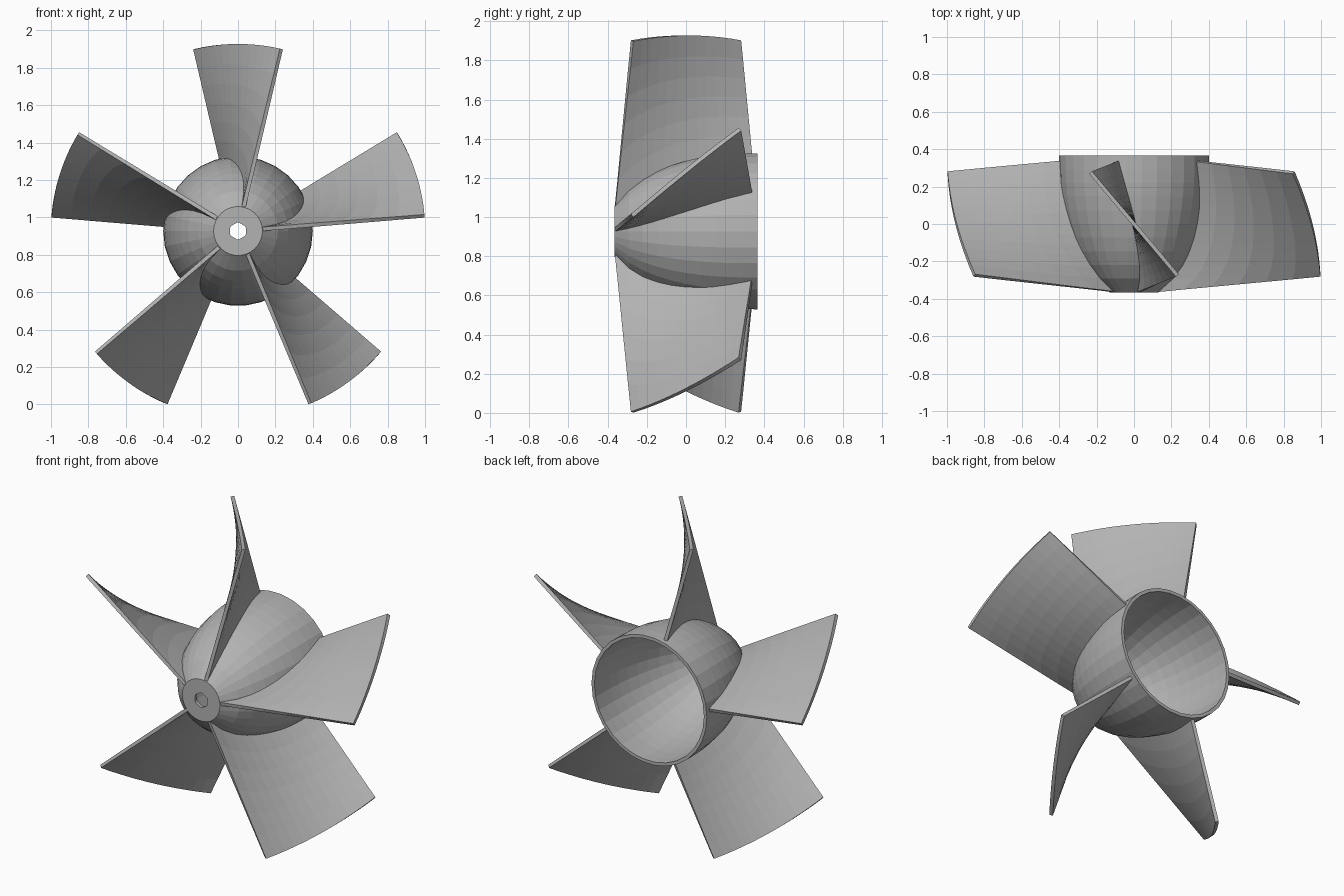
import bpy, bmesh, math

cube = bpy.data.objects.get("Cube")
if cube:
    bpy.data.objects.remove(cube, do_unlink=True)

AXIS_Z = 0.927      # height of the rotation axis, which runs along y
HALF = 0.365        # half length of the hub
TIP = 1.0           # blade tip radius
SWEEP = math.radians(13.4)
SEGMENTS = 30
HOLE = 0.048

metal = bpy.data.materials.new("grey metal")
metal.use_nodes = True
grey = (0.45, 0.45, 0.45, 1)
metal.diffuse_color = grey
metal.node_tree.nodes["Principled BSDF"].inputs["Base Color"].default_value = grey


def polar(radius, angle, y):
    return (radius * math.cos(angle), y, AXIS_Z + radius * math.sin(angle))


def hub_radius(y):
    t = min(0.945, max(0, (0.3 - y) / 0.7))
    return 0.4 * math.sqrt(1 - t * t)


def blade_half_width(radius):
    return 0.275 + 0.1 * (TIP - radius)


def make_object(name, bm):
    bmesh.ops.recalc_face_normals(bm, faces=bm.faces)
    mesh = bpy.data.meshes.new(name)
    bm.to_mesh(mesh)
    bm.free()
    mesh.materials.append(metal)
    obj = bpy.data.objects.new(name, mesh)
    bpy.context.collection.objects.link(obj)
    return obj


# Hollow bullet-shaped hub: outer wall, then inner wall, closed around the bore
steps = 10
wall = 0.02
ys = [-HALF + 2 * HALF * i / steps for i in range(steps + 1)]
outer = [(hub_radius(y), y) for y in ys]
inner = [(hub_radius(y) - wall, max(y, wall - HALF)) for y in reversed(ys)]
profile = [(None, -HALF)] + outer + inner + [(None, wall - HALF)]

bm = bmesh.new()
rings = []
for radius, y in profile:
    ring = []
    for s in range(SEGMENTS):
        a = 2 * math.pi * s / SEGMENTS
        r = radius
        if r is None:   # six-sided bore
            off = (a + math.pi / 6 + 1e-6) % (math.pi / 3) - math.pi / 6
            r = HOLE * math.cos(math.pi / 6) / math.cos(off)
        ring.append(bm.verts.new(polar(r, a, y)))
    rings.append(ring)
for k, ring in enumerate(rings):
    following = rings[(k + 1) % len(rings)]
    for s in range(SEGMENTS):
        n = (s + 1) % SEGMENTS
        bm.faces.new((ring[s], ring[n], following[n], following[s]))
make_object("hub", bm)


# Twisted blades, each rooted inside the hub wall
def make_blade(number):
    centre = math.pi / 2 + number * 2 * math.pi / 5
    across, along = 12, 6
    bm = bmesh.new()
    grid = []
    for i in range(across + 1):
        u = 2 * i / across - 1
        root = 0.3
        for _ in range(12):
            root = hub_radius(u * blade_half_width(root)) - wall / 2
        row = []
        for j in range(along + 1):
            r = root + (TIP - root) * j / along
            row.append(bm.verts.new(polar(r, centre + u * SWEEP, u * blade_half_width(r))))
        grid.append(row)
    for a, b in zip(grid, grid[1:]):
        for j in range(along):
            bm.faces.new((a[j], a[j + 1], b[j + 1], b[j]))
    blade = make_object(f"blade_{number + 1}", bm)
    solid = blade.modifiers.new("thickness", "SOLIDIFY")
    solid.thickness = 0.021
    solid.offset = 0
    solid.use_even_offset = True


for number in range(5):
    make_blade(number)
